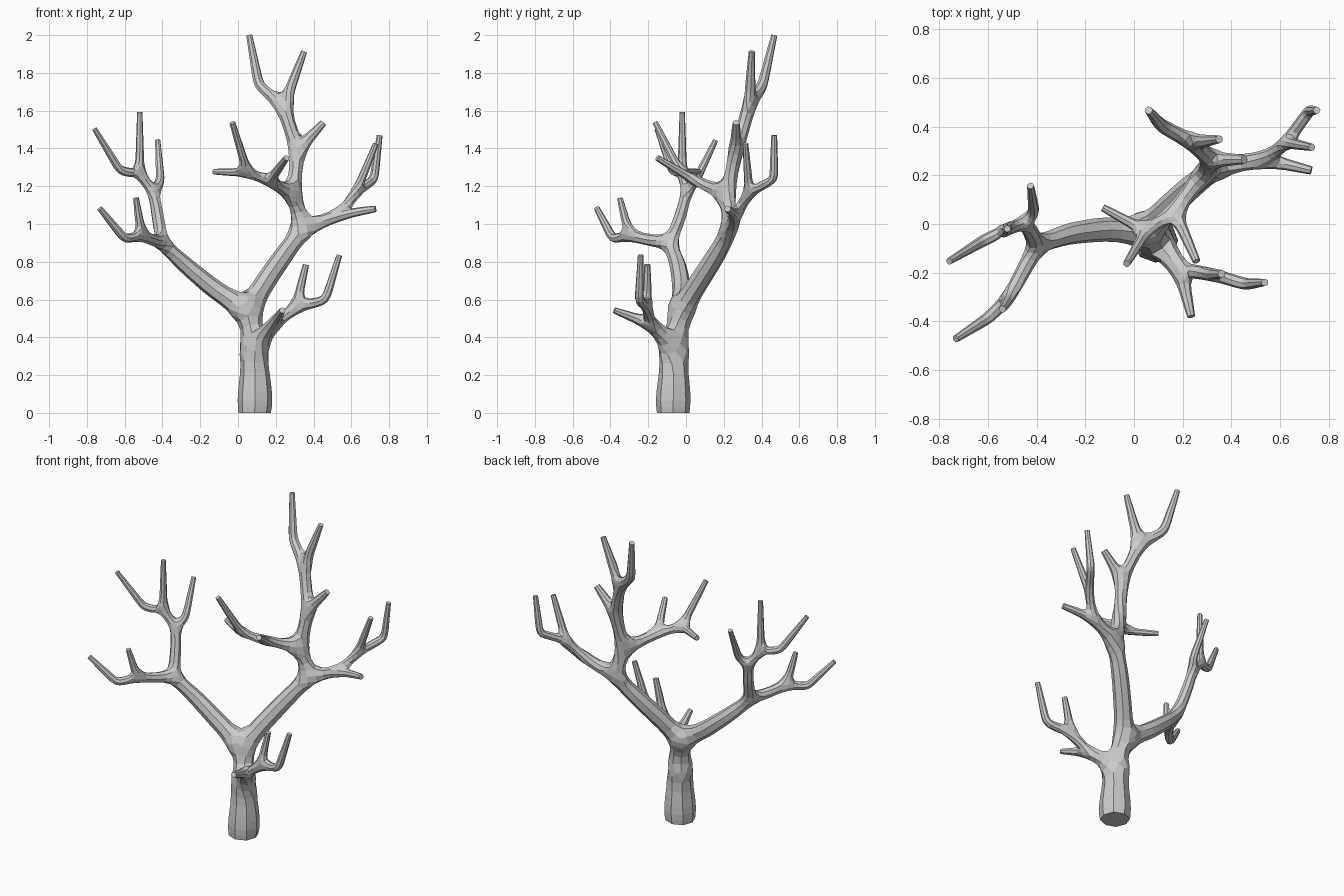
import bpy, bmesh
from mathutils import Vector

if "Cube" in bpy.data.objects:
    bpy.data.objects.remove(bpy.data.objects["Cube"])

nodes, links = [], []
THICK = 1.17


def grow(start, *points):
    """Add a chain of (x, y, z, radius) nodes from node index start; return the last index."""
    last = start
    for x, y, z, r in points:
        nodes.append((x, y, z, r * THICK))
        if last is not None:
            links.append((last, len(nodes) - 1))
        last = len(nodes) - 1
    return last


# trunk
low = grow(None, (.088, -.068, 0, .080), (.09, -.068, .06, .088), (.09, -.064, .25, .072), (.088, -.062, .365, .060))
crotch = grow(low, (.062, -.03, .535, .054))

# low side branch
a = grow(low, (.19, -.185, .47, .032))
grow(a, (.235, -.38, .543, .015))
a = grow(a, (.305, -.205, .555, .026))
grow(a, (.36, -.205, .785, .015))
grow(a, (.463, -.248, .597, .023), (.537, -.24, .835, .014))

# left limb
left = grow(crotch, (-.12, -.02, .65, .047), (-.27, -.04, .775, .041), (-.40, -.085, .895, .034))
# left outer twigs
a = grow(left, (-.51, -.30, .937, .026))
grow(a, (-.54, -.35, 1.137, .014))
grow(a, (-.60, -.387, .922, .023), (-.732, -.472, 1.083, .014))
# left upright twigs
a = grow(left, (-.425, -.03, 1.04, .030), (-.447, .005, 1.17, .028))
grow(a, (-.41, .05, 1.225, .022), (-.425, .157, 1.443, .013))
a = grow(a, (-.52, -.02, 1.262, .024))
grow(a, (-.52, -.02, 1.592, .013))
grow(a, (-.625, -.072, 1.283, .022), (-.759, -.153, 1.503, .013))

# right limb
right = grow(crotch, (.125, .05, .665, .050), (.22, .14, .805, .047), (.34, .238, .97, .042))
# right outer twigs
a = grow(right, (.54, .265, 1.05, .028))
grow(a, (.728, .22, 1.08, .016))
a = grow(a, (.625, .335, 1.165, .024))
grow(a, (.73, .315, 1.425, .014))
grow(a, (.72, .465, 1.237, .022), (.75, .467, 1.47, .014))
# inner twigs
up = grow(right, (.295, .22, 1.155, .038))
a = grow(up, (.165, .055, 1.225, .026))
grow(a, (.257, -.153, 1.35, .015))
a = grow(a, (.05, -.03, 1.272, .023))
grow(a, (-.128, .067, 1.277, .014))
grow(a, (-.03, -.163, 1.537, .014))
# top twigs
top = grow(up, (.315, .265, 1.39, .035))
grow(top, (.453, .265, 1.537, .017))
top = grow(top, (.24, .335, 1.62, .032))
grow(top, (.35, .348, 1.913, .015))
grow(top, (.11, .405, 1.735, .026), (.06, .467, 1.998, .015))

# skeleton with skin
mesh = bpy.data.meshes.new("tree")
mesh.from_pydata([n[:3] for n in nodes], links, [])
tree = bpy.data.objects.new("tree", mesh)
bpy.context.collection.objects.link(tree)
skin = tree.modifiers.new("skin", 'SKIN')
skin.branch_smoothing = 0.3
for sv, n in zip(mesh.skin_vertices[0].data, nodes):
    sv.radius = (n[3], n[3])
mesh.skin_vertices[0].data[0].use_root = True


def bake(obj):
    dg = bpy.context.evaluated_depsgraph_get()
    new = bpy.data.meshes.new_from_object(obj.evaluated_get(dg))
    obj.modifiers.clear()
    obj.data = new


bake(tree)

# open the ends so they stay flat when subdivided, then cap them
ends = [i for i in range(len(nodes)) if sum(i in l for l in links) == 1]
bm = bmesh.new()
bm.from_mesh(tree.data)
caps = []
for i in ends:
    c, r = Vector(nodes[i][:3]), nodes[i][3]
    near = [f for f in bm.faces if all((v.co - c).length < 1.9 * r for v in f.verts)]
    if near:
        caps.append(min(near, key=lambda f: (f.calc_center_median() - c).length))
bmesh.ops.delete(bm, geom=list(set(caps)), context='FACES_ONLY')
bm.to_mesh(tree.data)
bm.free()
tree.modifiers.new("subdivide", 'SUBSURF').levels = 1
bake(tree)

bm = bmesh.new()
bm.from_mesh(tree.data)
bmesh.ops.holes_fill(bm, edges=[e for e in bm.edges if e.is_boundary], sides=0)
bmesh.ops.recalc_face_normals(bm, faces=bm.faces)
for v in bm.verts:  # level foot
    if v.co.z < .015:
        v.co.z = 0
for f in bm.faces:
    f.smooth = False
bm.to_mesh(tree.data)
bm.free()
